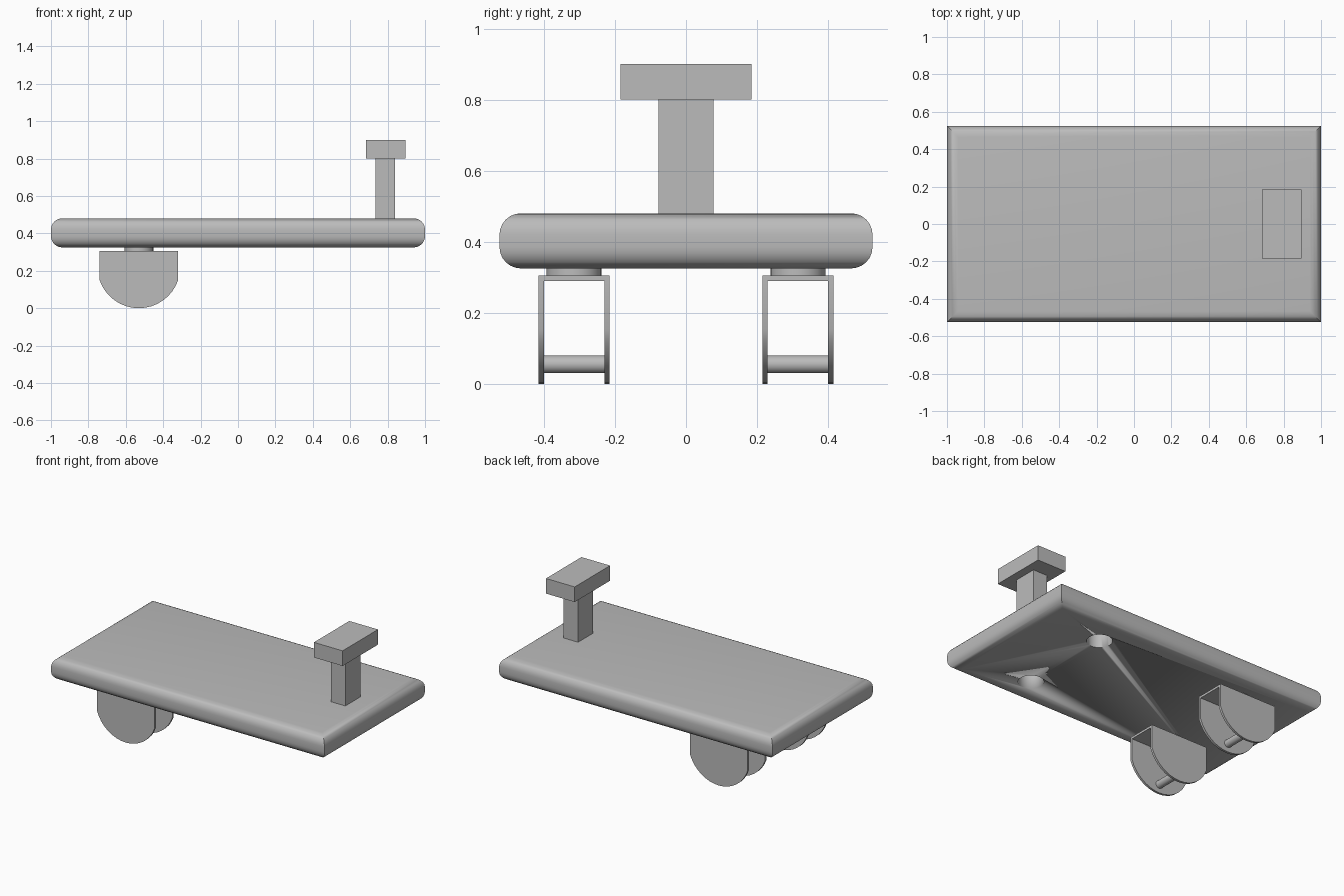
import bpy, bmesh, math

if "Cube" in bpy.data.objects:
    bpy.data.objects.remove(bpy.data.objects["Cube"])

grey = bpy.data.materials.new("plain grey")
grey.use_nodes = True
COLOUR = (0.5, 0.5, 0.5, 1)
grey.diffuse_color = COLOUR
grey.node_tree.nodes["Principled BSDF"].inputs["Base Color"].default_value = COLOUR


def finish(name, bm, smooth=False):
    bmesh.ops.recalc_face_normals(bm, faces=bm.faces)
    mesh = bpy.data.meshes.new(name)
    bm.to_mesh(mesh)
    bm.free()
    mesh.materials.append(grey)
    obj = bpy.data.objects.new(name, mesh)
    bpy.context.collection.objects.link(obj)
    if smooth:
        bpy.ops.object.select_all(action="DESELECT")
        obj.select_set(True)
        bpy.context.view_layer.objects.active = obj
        bpy.ops.object.shade_smooth_by_angle(angle=math.radians(35))
    return obj


def box(name, x, y, z):
    bm = bmesh.new()
    bmesh.ops.create_cube(bm, size=1)
    for v in bm.verts:
        v.co = [sum(r) / 2 + c * (r[1] - r[0]) for r, c in zip((x, y, z), v.co)]
    return finish(name, bm)


def cylinder(name, radius, length, centre, along_y=False):
    bm = bmesh.new()
    bmesh.ops.create_cone(bm, cap_ends=True, segments=32, radius1=radius,
                          radius2=radius, depth=length)
    obj = finish(name, bm, True)
    obj.location = centre
    if along_y:
        obj.rotation_euler.x = math.pi / 2
    return obj


# Platform: stacked rectangles give rounded long edges with mitred corners
LOW, HIGH, ROUND, STEPS = 0.325, 0.48, 0.06, 6
quarter = [math.pi / 2 * i / STEPS for i in range(STEPS + 1)]
profile = [(ROUND * (1 - math.sin(a)), LOW + ROUND * (1 - math.cos(a))) for a in quarter]
profile += [(inset, LOW + HIGH - z) for inset, z in reversed(profile)]
bm = bmesh.new()
rings = []
for inset, z in profile:
    w, d = 1 - inset, 0.525 - inset
    rings.append([bm.verts.new((sx * w, sy * d, z))
                  for sx, sy in ((-1, -1), (1, -1), (1, 1), (-1, 1))])
for a, b in zip(rings, rings[1:]):
    for i in range(4):
        j = (i + 1) % 4
        bm.faces.new((a[i], a[j], b[j], b[i]))
bm.faces.new(rings[0])
bm.faces.new(rings[-1])
platform = finish("platform", bm, True)

WHEEL_X, SIDE_Y, POST = -0.53, 0.315, 0.077

# Blind sockets under the handle end
for side, y in (("left", SIDE_Y), ("right", -SIDE_Y)):
    cutter = cylinder("socket_cutter_" + side, POST, 0.2, (-WHEEL_X, y, LOW))
    cutter.hide_render = True
    cutter.hide_set(True)
    cut = platform.modifiers.new("socket_" + side, "BOOLEAN")
    cut.operation = "DIFFERENCE"
    cut.solver = "EXACT"
    cut.object = cutter
bpy.context.view_layer.objects.active = platform
for name in [m.name for m in platform.modifiers if m.type == "BOOLEAN"]:
    bpy.ops.object.modifier_move_to_index(modifier=name, index=0)
    bpy.ops.object.modifier_apply(modifier=name)
for obj in [o for o in bpy.data.objects if o.name.startswith("socket_cutter")]:
    bpy.data.objects.remove(obj)


# Fork cheek: square top with a rounded bottom
def cheek(name, y, thickness):
    half, top, shoulder = 0.21, 0.305, 0.15
    radius = (half ** 2 + shoulder ** 2) / (2 * shoulder)
    sweep = math.asin(half / radius)
    points = [(-half, top)]
    for i in range(17):
        a = sweep * (i / 8 - 1)
        points.append((radius * math.sin(a), radius * (1 - math.cos(a))))
    points.append((half, top))
    bm = bmesh.new()
    face = bm.faces.new([bm.verts.new((WHEEL_X + px, y - thickness / 2, pz))
                         for px, pz in points])
    moved = bmesh.ops.extrude_face_region(bm, geom=[face])["geom"]
    bmesh.ops.translate(bm, vec=(0, thickness, 0),
                        verts=[g for g in moved if isinstance(g, bmesh.types.BMVert)])
    finish(name, bm, True)


# Wheel forks
for side, y in (("left", SIDE_Y), ("right", -SIDE_Y)):
    cheek("fork_outer_" + side, y + 0.0925, 0.015)
    cheek("fork_inner_" + side, y - 0.0925, 0.015)
    box("fork_bridge_" + side, (WHEEL_X - 0.21, WHEEL_X + 0.21),
        (y - 0.085, y + 0.085), (0.29, 0.305))
    cylinder("axle_" + side, 0.025, 0.17, (WHEEL_X, y, 0.055), True)
    cylinder("fork_post_" + side, POST, 0.06, (WHEEL_X, y, 0.33))

# Push handle
box("handle_stem", (0.735, 0.84), (-0.078, 0.078), (HIGH - 0.01, 0.8))
box("handle_grip", (0.685, 0.895), (-0.185, 0.185), (0.8, 0.9))
